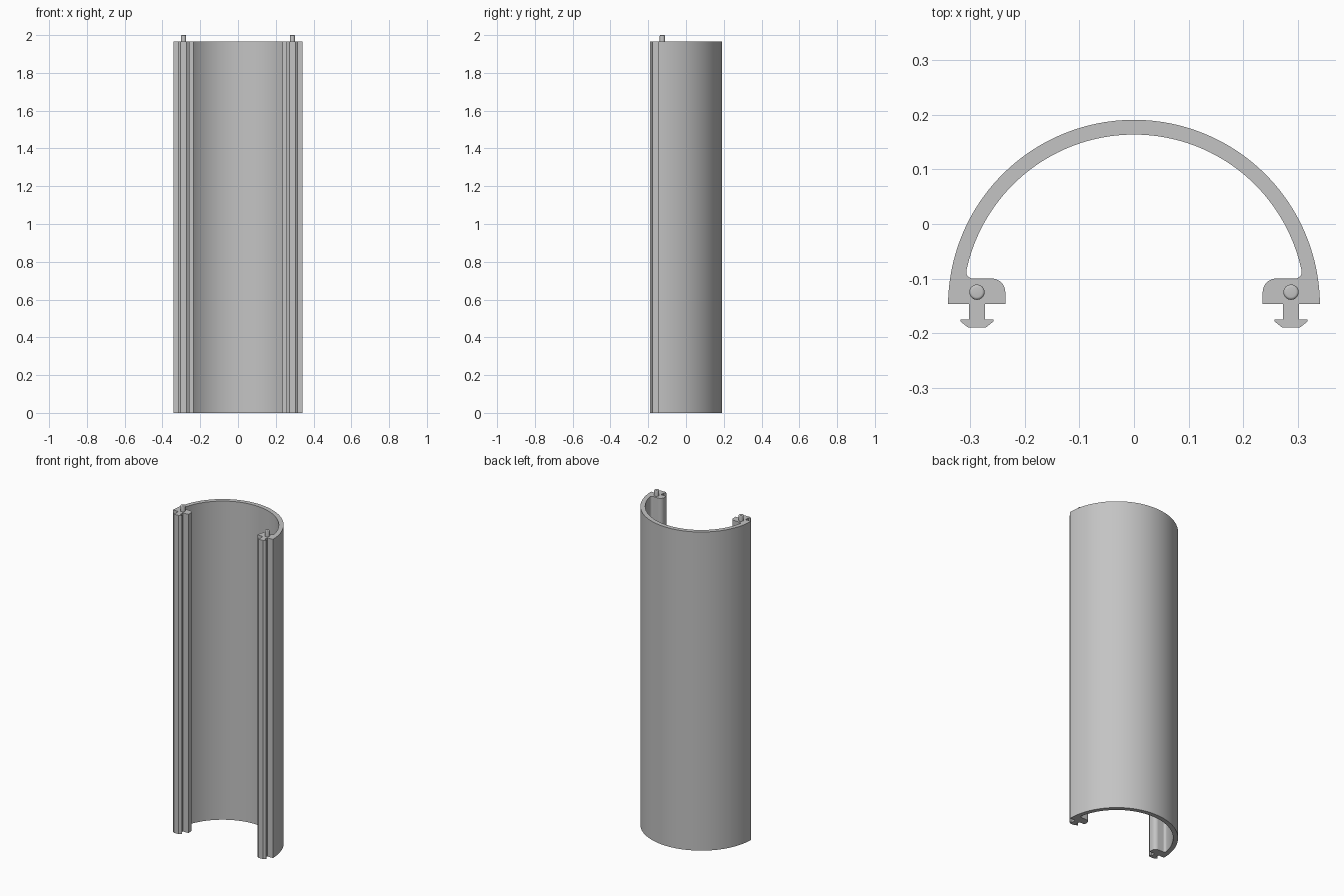
import bpy, bmesh, math

cube = bpy.data.objects.get("Cube")
if cube:
    bpy.data.objects.remove(cube, do_unlink=True)

BODY_TOP = 1.965
TOP = 2.0
AXIS_Y = -0.15         # centre of the half round
OUTER, INNER = 0.341, 0.314
FOOT_TOP, FOOT_BOTTOM = -0.1, -0.147
CLIP_X = 0.288         # centre line of the clips and pins

grey = bpy.data.materials.new("plain grey")
grey.use_nodes = True
colour = (0.55, 0.55, 0.55, 1)
grey.diffuse_color = colour
grey.node_tree.nodes["Principled BSDF"].inputs["Base Color"].default_value = colour


def arc(cx, cy, radius, start, end, steps):
    """Points along an arc, angles in degrees."""
    angles = [math.radians(start + (end - start) * i / steps) for i in range(steps + 1)]
    return [(cx + radius * math.cos(a), cy + radius * math.sin(a)) for a in angles]


def finish(name, bm):
    bmesh.ops.recalc_face_normals(bm, faces=bm.faces)
    mesh = bpy.data.meshes.new(name)
    bm.to_mesh(mesh)
    bm.free()
    mesh.materials.append(grey)
    obj = bpy.data.objects.new(name, mesh)
    bpy.context.collection.objects.link(obj)
    bpy.ops.object.select_all(action='DESELECT')
    obj.select_set(True)
    bpy.context.view_layer.objects.active = obj
    bpy.ops.object.shade_smooth_by_angle(angle=math.radians(30))
    return obj


# Snap clip: stem and arrow-shaped barb, outer half then inner half
barb = [(0.015, FOOT_BOTTOM), (0.015, -0.175), (0.03, -0.175),
        (0.03, -0.179), (0.016, -0.19)]
clip = [(CLIP_X + x, y) for x, y in barb]
clip += [(CLIP_X - x, y) for x, y in reversed(barb)]

# Fillet where the foot meets the inside of the shell
fillet = 0.012
fy = FOOT_TOP + fillet
rise = math.asin((fy - AXIS_Y) / (INNER - fillet))
fx = (INNER - fillet) * math.cos(rise)
rise = math.degrees(rise)

# Half of the cross-section, from the outer crown round to the inner crown
half = arc(0, AXIS_Y, OUTER, 90, 1, 48)
half += [(OUTER, FOOT_BOTTOM)] + clip + [(0.236, FOOT_BOTTOM)]
half += arc(0.261, FOOT_TOP - 0.025, 0.025, 180, 90, 10)
half += arc(fx, fy, fillet, -90, rise, 10)
half += arc(0, AXIS_Y, INNER, rise, 90, 44)[1:]
outline = half + [(-x, y) for x, y in reversed(half[1:-1])]

# Half-round shell with feet and clips, extruded upwards
bm = bmesh.new()
base = bm.faces.new([bm.verts.new((x, y, 0)) for x, y in outline])
extruded = bmesh.ops.extrude_face_region(bm, geom=[base], use_keep_orig=True)
raised = [g for g in extruded["geom"] if isinstance(g, bmesh.types.BMVert)]
bmesh.ops.translate(bm, verts=raised, vec=(0, 0, BODY_TOP))
finish("half_round_shell", bm)

# Locating pins with softened tips
for side, sign in (("left", 1), ("right", -1)):
    bm = bmesh.new()
    bottom = BODY_TOP - 0.01
    bmesh.ops.create_cone(bm, cap_ends=True, segments=32, radius1=0.014,
                          radius2=0.014, depth=TOP - bottom)
    rim = [e for e in bm.edges if all(v.co.z > 0 for v in e.verts)]
    bmesh.ops.bevel(bm, geom=rim, offset=0.005, segments=4, profile=0.5,
                    affect='EDGES')
    bmesh.ops.translate(bm, verts=bm.verts,
                        vec=(sign * CLIP_X, -0.125, (TOP + bottom) / 2))
    finish(side + "_locating_pin", bm)
